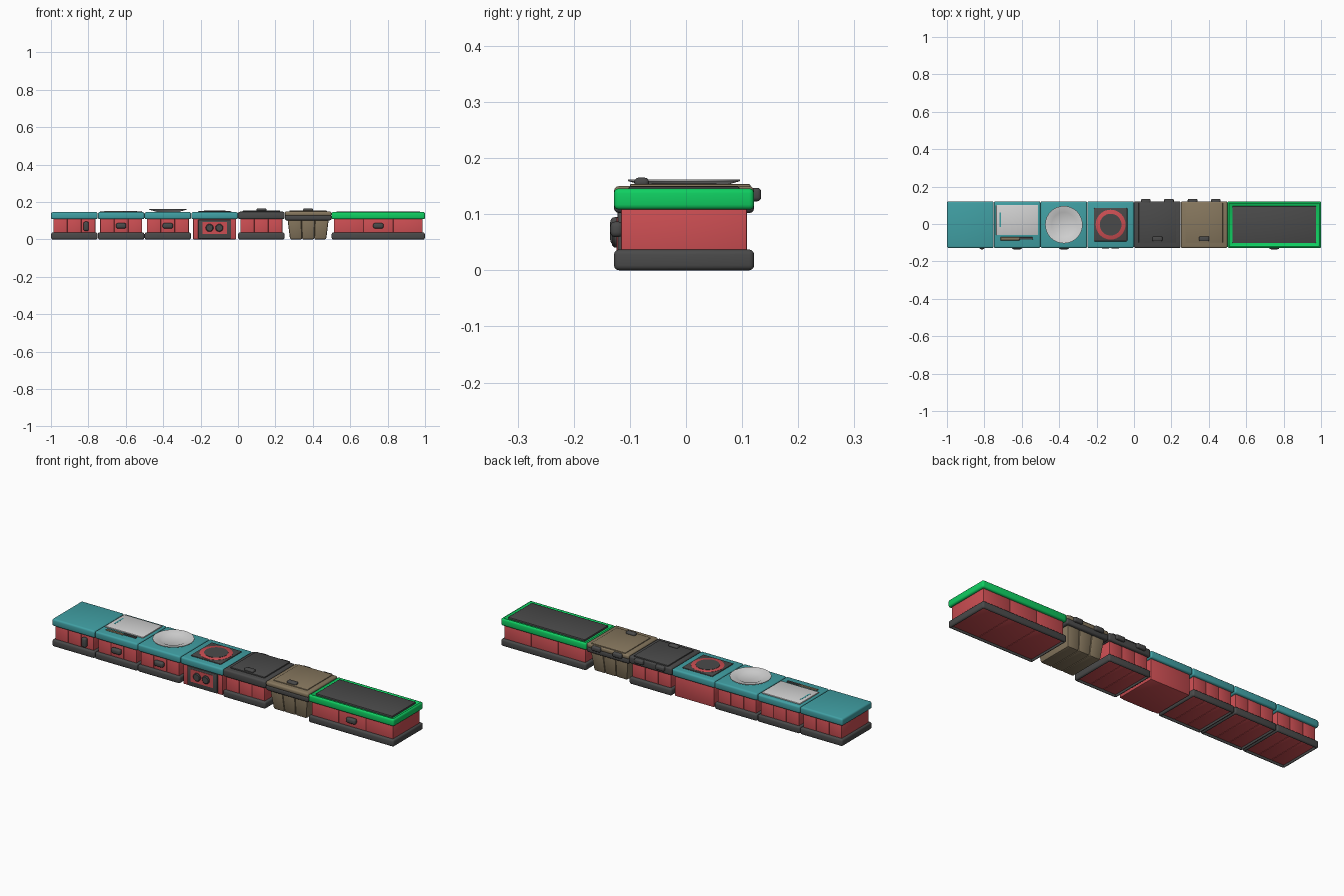
import bpy, bmesh, math
from mathutils import Vector

if "Cube" in bpy.data.objects:
    bpy.data.objects.remove(bpy.data.objects["Cube"])

Y0 = -0.0035  # centre line of the counters


def mat(name, rgb):
    m = bpy.data.materials.new(name)
    m.diffuse_color = (*rgb, 1)
    m.use_nodes = True
    m.node_tree.nodes["Principled BSDF"].inputs["Base Color"].default_value = m.diffuse_color
    return m


RED = mat("red", (0.60, 0.076, 0.085))
DARK = mat("charcoal", (0.068, 0.068, 0.068))
TEAL = mat("teal", (0.052, 0.35, 0.37))
GREEN = mat("green", (0.005, 0.62, 0.12))
TAN = mat("tan", (0.24, 0.185, 0.112))
LIGHT = mat("light_grey", (0.64, 0.64, 0.64))


def finish(bm, name, material):
    bmesh.ops.recalc_face_normals(bm, faces=bm.faces)
    me = bpy.data.meshes.new(name)
    bm.to_mesh(me)
    bm.free()
    me.materials.append(material)
    me.shade_smooth()
    me.set_sharp_from_angle(angle=math.radians(35))
    ob = bpy.data.objects.new(name, me)
    bpy.context.collection.objects.link(ob)
    return ob


def box(name, material, x, y, z, bevel=0.0, seg=3, recess=None, taper=None):
    """Rounded box from (min, max) ranges; recess = (direction, margin, depth);
    taper = (centre x, factor) narrows the bottom."""
    bm = bmesh.new()
    bmesh.ops.create_cube(bm, size=1)
    for v in bm.verts:
        v.co = Vector([r[0] + (c + 0.5) * (r[1] - r[0]) for c, r in zip(v.co, (x, y, z))])
        if taper and v.co.z < sum(z) / 2:
            v.co.x = taper[0] + (v.co.x - taper[0]) * taper[1]
            v.co.y = Y0 + (v.co.y - Y0) * taper[1]
    if bevel:
        bmesh.ops.bevel(bm, geom=bm.edges[:], offset=bevel, segments=seg,
                        profile=0.5, affect='EDGES')
    if recess:
        d, margin, depth = recess
        bm.normal_update()
        face = max((f for f in bm.faces if f.normal.z * d > 0.99), key=lambda f: f.calc_area())
        bmesh.ops.inset_region(bm, faces=[face], thickness=margin)
        for v in face.verts:
            v.co.z -= d * depth
    return finish(bm, name, material)


def lathe(name, material, centre, profile, n=32, axis='Z'):
    """Spin (radius, height) points; axis 'Y' points the top to the front."""
    bm = bmesh.new()
    rings = []
    for r, h in profile:
        ring = []
        for i in range(n):
            a = 2 * math.pi * i / n
            p = Vector((r * math.cos(a), r * math.sin(a), h))
            if axis == 'Y':
                p = Vector((p.x, -p.z, p.y))
            ring.append(bm.verts.new(p + Vector(centre)))
        rings.append(ring)
    for a, b in zip(rings, rings[1:]):
        for i in range(n):
            bm.faces.new((a[i], a[(i + 1) % n], b[(i + 1) % n], b[i]))
    bm.faces.new(rings[0])
    bm.faces.new(rings[-1])
    return finish(bm, name, material)


def yr(a, b=None):
    return (Y0 - a, Y0 + (a if b is None else b))


def planks(name, material, x0, x1, z, taper=None, bevel=0.004):
    w = (x1 - x0) / 3
    for i in range(3):
        box(f"{name}_{i + 1}", material, (x0 + i * w, x0 + (i + 1) * w), yr(0.1125), z,
            bevel, 2, taper=taper)


def cabinet(name, x0, x1):
    box(name + "_plinth", DARK, (x0 + .001, x1 - .001), yr(.125), (0, .037), .009,
        recess=(-1, .012, .03))
    planks(name + "_plank", RED, x0 + .0125, x1 - .0125, (.008, .115))


def top(name, material, x0, x1, z=(.108, .146), recess=None):
    box(name, material, (x0 + .0005, x1 - .0005), yr(.125), z, .009, recess=recess)


def pull(name, x, z, w, h):
    box(name, DARK, (x - w / 2, x + w / 2), (-.135, -.112), (z - h / 2, z + h / 2), .009)


# Plain, chopping and serving counters
for name, x0 in (("plain_counter", -1), ("chopping_counter", -.75), ("serving_counter", -.5)):
    cabinet(name, x0, x0 + .25)
    top(name + "_worktop", TEAL, x0, x0 + .25)
pull("plain_counter_pull", -.812, .07, .028, .05)
pull("chopping_counter_pull", -.625, .073, .055, .028)
pull("serving_counter_pull", -.375, .073, .055, .028)

# Chopping board with hand slot, and knife
box("chopping_board", LIGHT, (-.737, -.513), (-.06, .102), (.144, .152), .003, 2)
box("board_slot", TEAL, (-.718, -.71), (-.015, .062), (.15, .1525))
box("knife_blade", TAN, (-.715, -.61), (-.088, -.07), (.144, .15), .003, 1)
box("knife_handle", DARK, (-.615, -.54), (-.083, -.07), (.144, .153), .004, 2)

# Plate
lathe("plate", LIGHT, (-.375, Y0, 0),
      [(.05, .144), (.058, .147), (.1, .159), (.1, .162), (.066, .156), (.054, .150)])

# Stove
box("stove_body", RED, (-.24, -.01), yr(.1125), (0, .115), .005, 2)
top("stove_worktop", TEAL, -.25, 0)
box("stove_front_frame", DARK, (-.213, -.037), (-.122, -.11), (.003, .106), .004, 2)
box("stove_control_panel", RED, (-.19, -.06), (-.1235, -.115), (.028, .094))
for i, x in enumerate((-.152, -.1)):
    lathe(f"stove_knob_{i + 1}", DARK, (x, 0, .062),
          [(.021, .115), (.021, .128), (.017, .132)], 20, 'Y')
box("hob_plate", DARK, (-.214, -.036), yr(.089), (.144, .151), .004, 2)
lathe("hob_ring", RED, (-.125, Y0, 0), [(.08, .149), (.08, .152), (.078, .153)])
lathe("hob_centre", DARK, (-.125, Y0, 0), [(.058, .15), (.058, .1545)])

# Lidded bin cabinet and lidded crate
cabinet("bin", 0, .25)
top("bin_rim", DARK, 0, .25, (.108, .148))
planks("crate_slat", TAN, .264, .486, (0, .115), taper=(.375, .87), bevel=.008)
top("crate_rim", DARK, .25, .5, (.102, .132))
top("crate_lid", TAN, .25, .5, (.125, .15))
for name, x, m in (("bin", .125, DARK), ("crate", .375, TAN)):
    box(name + "_lid_panel", m, (x - .1, x + .1), (-.1, .115), (.145, .154), .003, 2)
    box(name + "_lid_grip", DARK, (x - .027, x + .027), (-.092, -.066), (.148, .165), .007)
    for s in (-1, 1):
        box(f"{name}_hinge_{'left' if s < 0 else 'right'}", DARK,
            (x + s * .062 - .026, x + s * .062 + .026), (.105, .134), (.123, .147), .007)

# Long pass counter with green frame
cabinet("pass_counter", .5, 1)
top("pass_frame", GREEN, .4995, 1.0005, recess=(1, .013, .006))
box("pass_surface", DARK, (.526, .974), yr(.099), (.136, .149), .003, 2)
pull("pass_pull", .75, .073, .055, .028)
